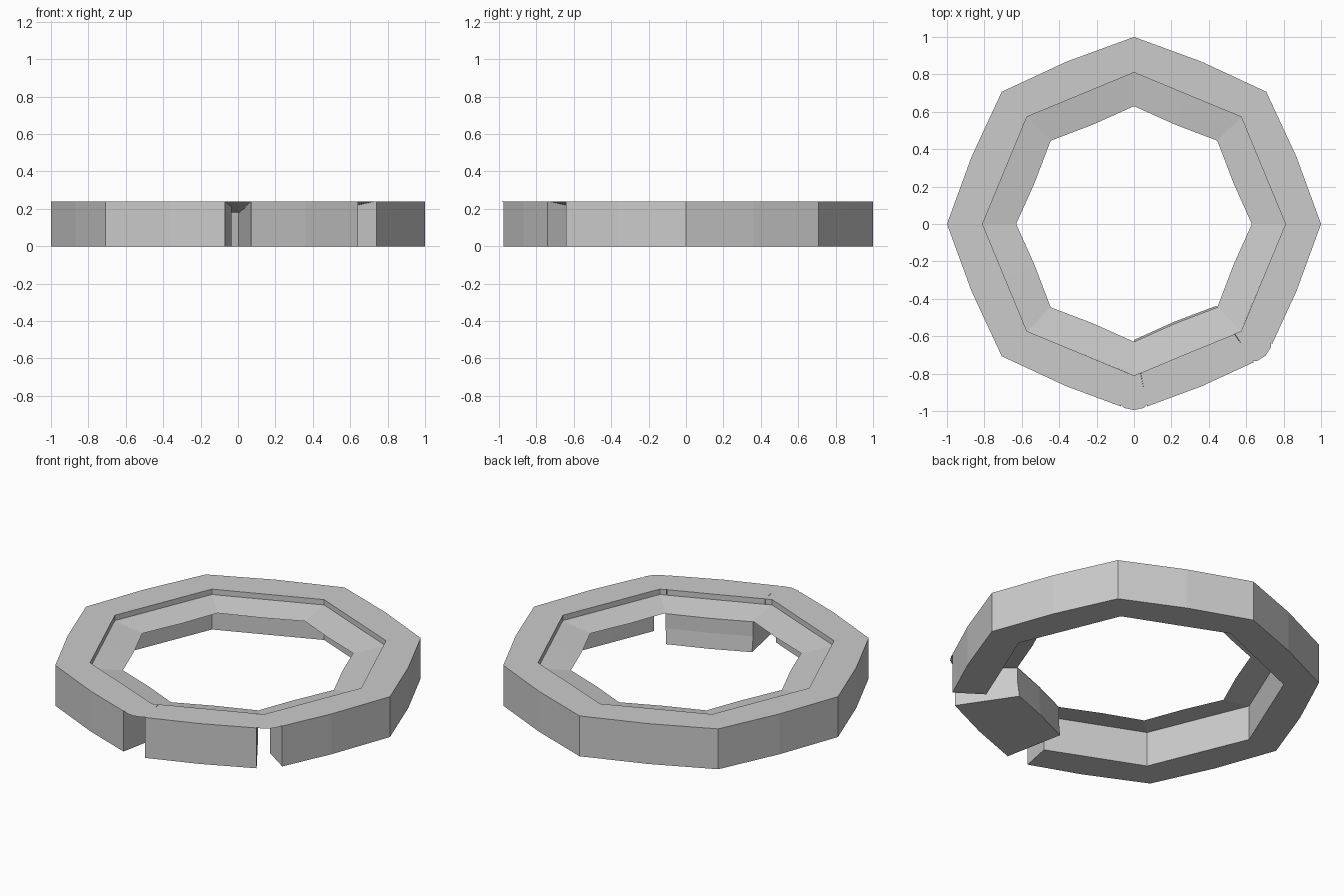
import bpy, bmesh
from math import radians, cos, sin

if "Cube" in bpy.data.objects:
    bpy.data.objects.remove(bpy.data.objects["Cube"])

TOP, STEP, LIP = 0.24, 0.208, 0.18
OUT, OUT_MID = 1.0, 0.94
WALL, WALL_MID = 0.81, 0.748
IN, IN_MID = 0.63, 0.575


def pt(r, a, z):
    return (r * cos(radians(a)), r * sin(radians(a)), z)


def sweep(name, columns, closed_profile=True, loop=False):
    """Join matching cross-sections with quads, capping open solid ends."""
    bm = bmesh.new()
    rows = [[bm.verts.new(p) for p in c] for c in columns]
    n = len(rows[0])
    pairs = list(zip(rows, rows[1:])) + ([(rows[-1], rows[0])] if loop else [])
    for a, b in pairs:
        for i in range(n if closed_profile else n - 1):
            j = (i + 1) % n
            bm.faces.new((a[i], a[j], b[j], b[i]))
    if closed_profile and not loop:
        bm.faces.new(rows[0])
        bm.faces.new(rows[-1])
    bmesh.ops.recalc_face_normals(bm, faces=bm.faces[:])
    me = bpy.data.meshes.new(name)
    bm.to_mesh(me)
    bm.free()
    ob = bpy.data.objects.new(name, me)
    bpy.context.collection.objects.link(ob)
    return ob


def body(ro, ao, rw, aw):
    return [pt(ro, ao, 0), pt(ro, ao, TOP), pt(rw, aw, TOP), pt(rw, aw, 0)]


# Main ring: seven octagon sides, with slanted ends beside the gaps
cols = [body(0.978, -40.9, 0.797, -42.5)]
for k in range(-1, 12):
    a = k * 22.5
    cols.append(body(OUT_MID, a, WALL_MID, a) if k % 2 else body(OUT, a, WALL, a))
cols.append(body(0.978, 265.9, 0.797, 267.5))
sweep("main_ring", cols)


# Sloping ledge inside the ring, a thin open sheet
ledge = []
for k in range(16):
    w, i = (WALL_MID, IN_MID) if k % 2 else (WALL, IN)
    ledge.append([pt(w, k * 22.5, STEP), pt(i, k * 22.5, LIP)])
sweep("inner_ledge", ledge, closed_profile=False, loop=True)


# Solid block filling the eighth side, its foot slightly further inward
def block(ro, ao, rw, aw, ri, ai):
    return [pt(ro, ao, 0), pt(ro, ao, TOP), pt(rw, aw, TOP), pt(rw, aw, STEP - 0.003),
            pt(ri, ai, LIP - 0.003), pt(ri, ai, 0.09), pt(ri - 0.01, ai, 0)]


sweep("lock_block", [
    block(0.978, -85.9, 0.797, -87.4, IN, -90),
    block(OUT_MID, -67.5, WALL_MID, -67.5, IN_MID, -67.5),
    block(0.978, -49.1, 0.797, -47.6, IN, -45)])


# Tapered rim covers over the two gaps
def cover(ro, ao, rw, aw):
    return [pt(ro, ao, TOP), pt(rw, aw, TOP), pt(rw, aw, STEP)]


for name, c in (("front_gap_cover", -90), ("side_gap_cover", -45)):
    sweep(name, [cover(0.97, c - 4.1, 0.797, c - 2.5),
                 cover(0.985, c - 3, 0.799, c - 2),
                 cover(0.995, c, WALL, c),
                 cover(0.985, c + 3, 0.799, c + 2),
                 cover(0.97, c + 4.1, 0.797, c + 2.5)])
